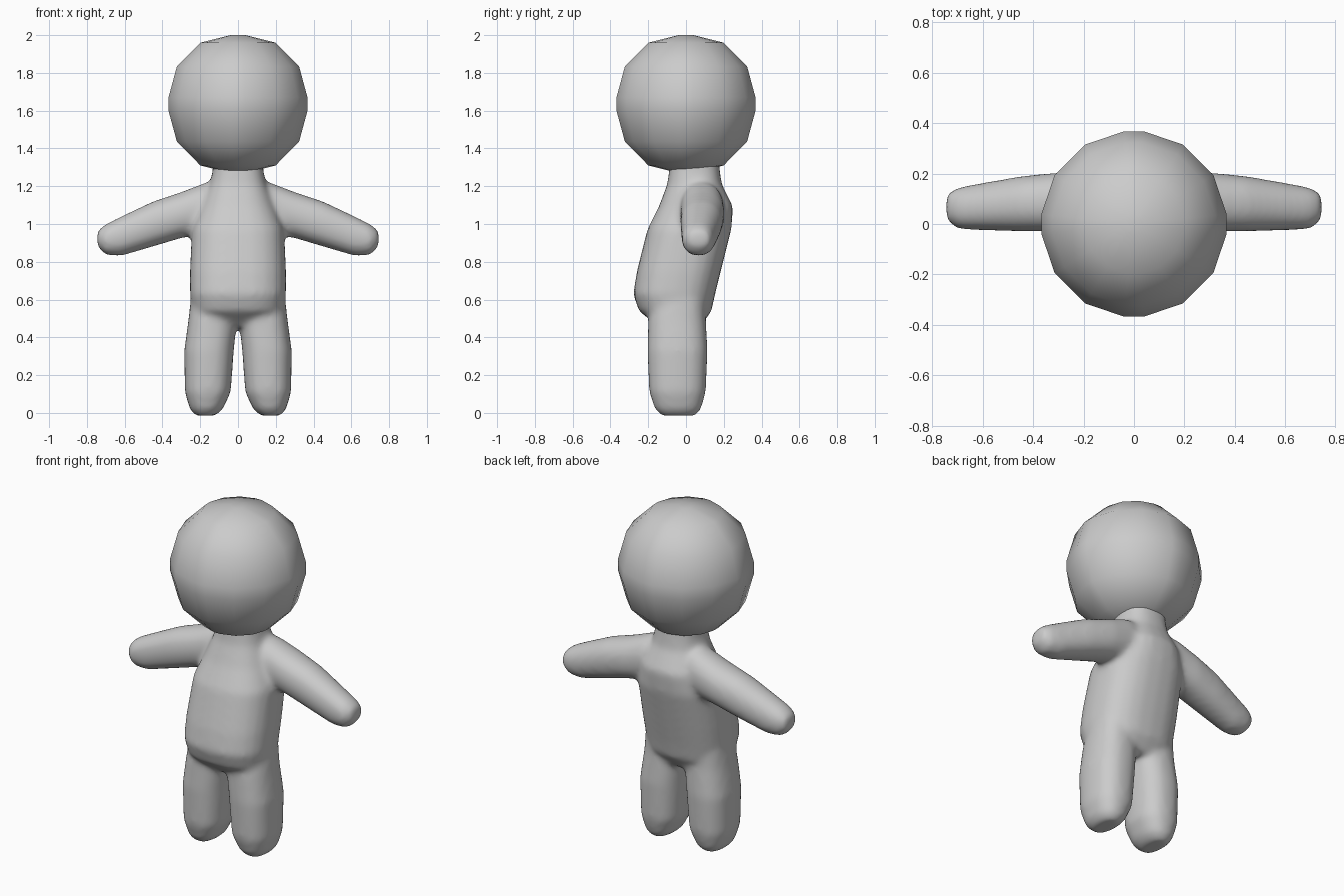
import bpy, bmesh
from math import cos, sin, tau, radians, copysign
from mathutils import Vector

cube = bpy.data.objects.get("Cube")
if cube:
    bpy.data.objects.remove(cube)

grey = bpy.data.materials.new("plain grey")
grey.use_nodes = True
colour = (0.6, 0.6, 0.6, 1)
grey.diffuse_color = colour
grey.node_tree.nodes["Principled BSDF"].inputs["Base Color"].default_value = colour


def skin(bm, rings):
    """Bridge equal rings of points and cap both ends."""
    loops = [[bm.verts.new(p) for p in ring] for ring in rings]
    n = len(loops[0])
    for a, b in zip(loops, loops[1:]):
        for i in range(n):
            j = (i + 1) % n
            bm.faces.new((a[i], a[j], b[j], b[i]))
    bm.faces.new(loops[0])
    bm.faces.new(loops[-1])


def rounded(t, low, high, power):
    """Coordinate on a rounded-box outline between two limits."""
    return (low + high) / 2 + (high - low) / 2 * copysign(abs(t) ** (2 / power), t)


def loft(bm, sections, place, power, sides=24):
    """Loft sections of (position, low u, high u, low v, high v)."""
    rings = []
    for pos, u0, u1, v0, v1 in sections:
        ring = []
        for i in range(sides):
            a = tau * i / sides
            ring.append(place(pos, rounded(cos(a), u0, u1, power),
                              rounded(sin(a), v0, v1, power)))
        rings.append(ring)
    skin(bm, rings)


def finish(name, bm):
    bmesh.ops.recalc_face_normals(bm, faces=bm.faces)
    mesh = bpy.data.meshes.new(name)
    bm.to_mesh(mesh)
    bm.free()
    mesh.materials.append(grey)
    mesh.shade_smooth()
    obj = bpy.data.objects.new(name, mesh)
    bpy.context.collection.objects.link(obj)
    return obj


# Torso and neck: height, half width, front, back
torso = [(1.38, .13, -.08, .17), (1.28, .135, -.09, .18), (1.21, .15, -.1, .19),
         (1.09, .2, -.145, .25), (.97, .245, -.205, .24), (.75, .255, -.26, .185),
         (.63, .255, -.28, .155), (.54, .24, -.25, .135), (.46, .17, -.15, .08)]
# Leg: height, inner, outer, front, back
leg = [(.7, .02, .24, -.15, .1), (.5, .004, .262, -.2, .105), (.33, .022, .285, -.205, .115),
       (.11, .038, .282, -.195, .105), (.02, .08, .255, -.165, .08), (-.015, .12, .225, -.13, .05)]
# Arm: distance out, front, back, bottom, top
arm = [(.05, -.02, .18, .96, 1.22), (.17, -.03, .2, .95, 1.22), (.3, -.03, .205, .925, 1.17),
       (.45, -.03, .19, .88, 1.12), (.62, -.025, .16, .83, 1.04), (.7, -.02, .145, .835, 1.0),
       (.745, .015, .12, .88, .965)]

bm = bmesh.new()
loft(bm, [(z, -w, w, f, b) for z, w, f, b in torso], lambda z, x, y: (x, y, z), 2.5)
for side in (1, -1):
    loft(bm, leg, lambda z, x, y: (side * x, y, z), 2.4)
    loft(bm, arm, lambda x, y, z: (side * x, y, z), 2.2)
body = finish("body", bm)

# Fuse the limbs into one soft skin
fuse = body.modifiers.new("fuse", "REMESH")
fuse.mode = "VOXEL"
fuse.voxel_size = 0.015
fuse.use_smooth_shade = True
soften = body.modifiers.new("soften", "SMOOTH")
soften.factor = 0.5
soften.iterations = 14

# Head: coarse faceted ball with smooth shading
angles = [radians(90 * q + a) for q in range(4) for a in (6, 31.6, 58.4, 84)]
half = [(.04, .365), (.2, .325), (.325, .2), (.37, .035)]
profile = half + [(r, -z) for r, z in reversed(half)]
bm = bmesh.new()
skin(bm, [[Vector((r * cos(a), r * sin(a), 1.635 + z)) for a in angles] for r, z in profile])
finish("head", bm)
